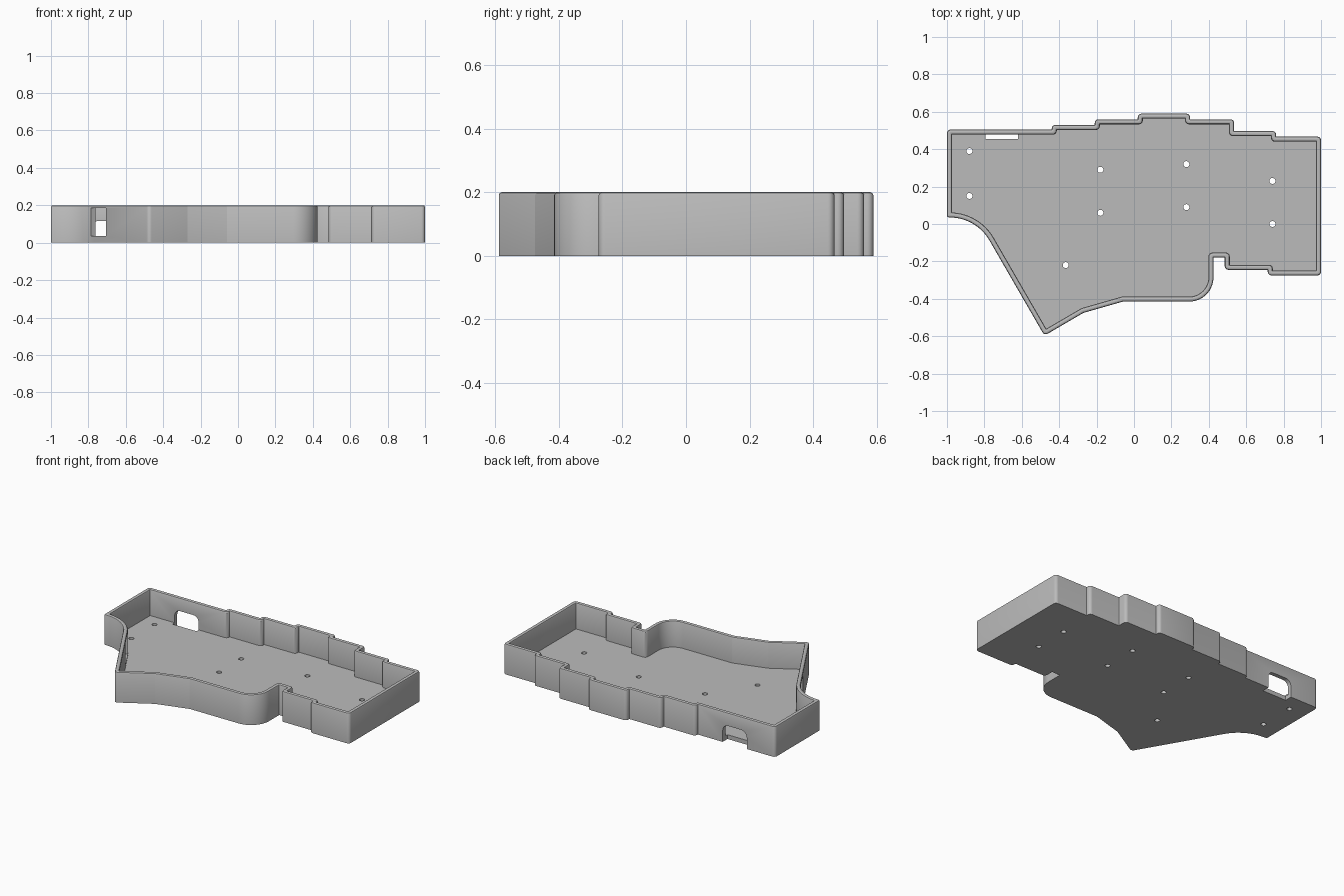
import bpy, bmesh, math
from mathutils import Vector, Matrix

if "Cube" in bpy.data.objects:
    bpy.data.objects.remove(bpy.data.objects["Cube"])

WALL, FLOOR, HEIGHT = 0.027, 0.028, 0.2

grey = bpy.data.materials.new("mid grey")
grey.diffuse_color = (0.5, 0.5, 0.5, 1)
grey.use_nodes = True
grey.node_tree.nodes["Principled BSDF"].inputs["Base Color"].default_value = grey.diffuse_color

# Plan corners, clockwise from the back left: x, y, corner radius
R, S = 0.02, 0.001
corners = [
    (-1, 0.505, R), (-0.44, 0.505, S), (-0.44, 0.53, R), (-0.21, 0.53, S),
    (-0.21, 0.56, R), (0.02, 0.56, S), (0.02, 0.59, R), (0.30, 0.59, R),
    (0.30, 0.56, S), (0.535, 0.56, R), (0.535, 0.497, S), (0.76, 0.497, R),
    (0.76, 0.467, S), (1, 0.467, R), (1, -0.275, R), (0.715, -0.275, R),
    (0.715, -0.245, S), (0.485, -0.245, R), (0.485, -0.18, S), (0.425, -0.18, S),
    (0.425, -0.415, 0.13), (-0.06, -0.415, S), (-0.27, -0.475, S),
    (-0.479, -0.597, R), (-0.844, 0.035, 0.245), (-1, 0.035, 0.012),
][::-1]


def outline(inset):
    """Plan outline moved inwards, with rounded corners."""
    points = []
    n = len(corners)
    for i, (x, y, r) in enumerate(corners):
        p = Vector((x, y))
        a = (p - Vector(corners[i - 1][:2])).normalized()
        b = (Vector(corners[(i + 1) % n][:2]) - p).normalized()
        turn = math.atan2(a.x * b.y - a.y * b.x, a.dot(b))
        na, nb = Vector((-a.y, a.x)), Vector((-b.y, b.x))
        p = p + (na + nb) * inset / (1 + na.dot(nb))
        steps = 14 if r > 0.1 else 5
        if turn > 0:
            rad = max(r - inset, 0.001)
        else:
            rad = r + inset if r > 0.1 else min(r + inset, 0.02)
        start = p - a * rad * math.tan(abs(turn) / 2)
        side = na if turn > 0 else -na
        centre = start + side * rad
        for k in range(steps + 1):
            points.append(centre + Matrix.Rotation(turn * k / steps, 2) @ (start - centre))
    return points


def finish(name, bm):
    bmesh.ops.recalc_face_normals(bm, faces=bm.faces)
    mesh = bpy.data.meshes.new(name)
    bm.to_mesh(mesh)
    bm.free()
    mesh.materials.append(grey)
    ob = bpy.data.objects.new(name, mesh)
    bpy.context.collection.objects.link(ob)
    return ob


def prism(name, profile, direction):
    """Closed solid from a flat profile swept along a direction."""
    bm = bmesh.new()
    face = bm.faces.new([bm.verts.new(p) for p in profile])
    moved = bmesh.ops.extrude_face_region(bm, geom=[face])["geom"]
    bmesh.ops.translate(bm, vec=direction,
                        verts=[v for v in moved if isinstance(v, bmesh.types.BMVert)])
    return finish(name, bm)


# Tray: wall section (inset, height) carried round the outline
section = [(0, 0), (0, HEIGHT - 0.009), (0.003, HEIGHT - 0.003), (0.009, HEIGHT),
           (WALL - 0.009, HEIGHT), (WALL - 0.003, HEIGHT - 0.003),
           (WALL, HEIGHT - 0.009), (WALL, FLOOR)]
bm = bmesh.new()
rings = [[bm.verts.new((p.x, p.y, z)) for p in outline(d)] for d, z in section]
for low, high in zip(rings, rings[1:]):
    for i in range(len(low)):
        bm.faces.new((low[i - 1], low[i], high[i], high[i - 1]))
bm.faces.new(rings[0][::-1])
bm.faces.new(rings[-1])
tray = finish("case_tray", bm)

cutters = []

# Connector slot in the back wall, open through the floor
x0, x1, top, r = -0.795, -0.62, 0.115, 0.04
profile = [(x0, 0.455, -0.03), (x1, 0.455, -0.03)]
for cx, first in ((x1 - r, 0), (x0 + r, 90)):
    for k in range(7):
        t = math.radians(first + 15 * k)
        profile.append((cx + r * math.cos(t), 0.455, top - r + r * math.sin(t)))
cutters.append(prism("connector_slot_cutter", profile, (0, 0.12, 0)))

# Jack opening in the slanted wall
along, inward = Vector((0.5, -0.866, 0)), Vector((0.866, 0.5, 0))
base = Vector((-0.745, -0.136, 0)) - inward * 0.06
profile = [base + along * s + Vector((0, 0, z))
           for s, z in ((-0.08, 0.035), (0.08, 0.035), (0.08, 0.185), (-0.08, 0.185))]
cutters.append(prism("jack_opening_cutter", profile, inward * 0.12))

# Screw holes through the floor
for x, y in [(-0.88, 0.39), (-0.88, 0.15), (-0.18, 0.29), (-0.18, 0.06), (0.28, 0.32),
             (0.28, 0.09), (0.74, 0.23), (0.74, 0), (-0.365, -0.22)]:
    ring = [(x + 0.016 * math.cos(k * math.pi / 12), y + 0.016 * math.sin(k * math.pi / 12), -0.03)
            for k in range(24)]
    cutters.append(prism("screw_hole_cutter", ring, (0, 0, 0.1)))

# Cut the openings, then remove the cutters
bpy.context.view_layer.objects.active = tray
tray.select_set(True)
for cutter in cutters:
    mod = tray.modifiers.new("opening", 'BOOLEAN')
    mod.operation, mod.solver, mod.object = 'DIFFERENCE', 'EXACT', cutter
    bpy.ops.object.modifier_apply(modifier=mod.name)
    bpy.data.objects.remove(cutter)

bpy.ops.object.shade_smooth_by_angle(angle=math.radians(30))
